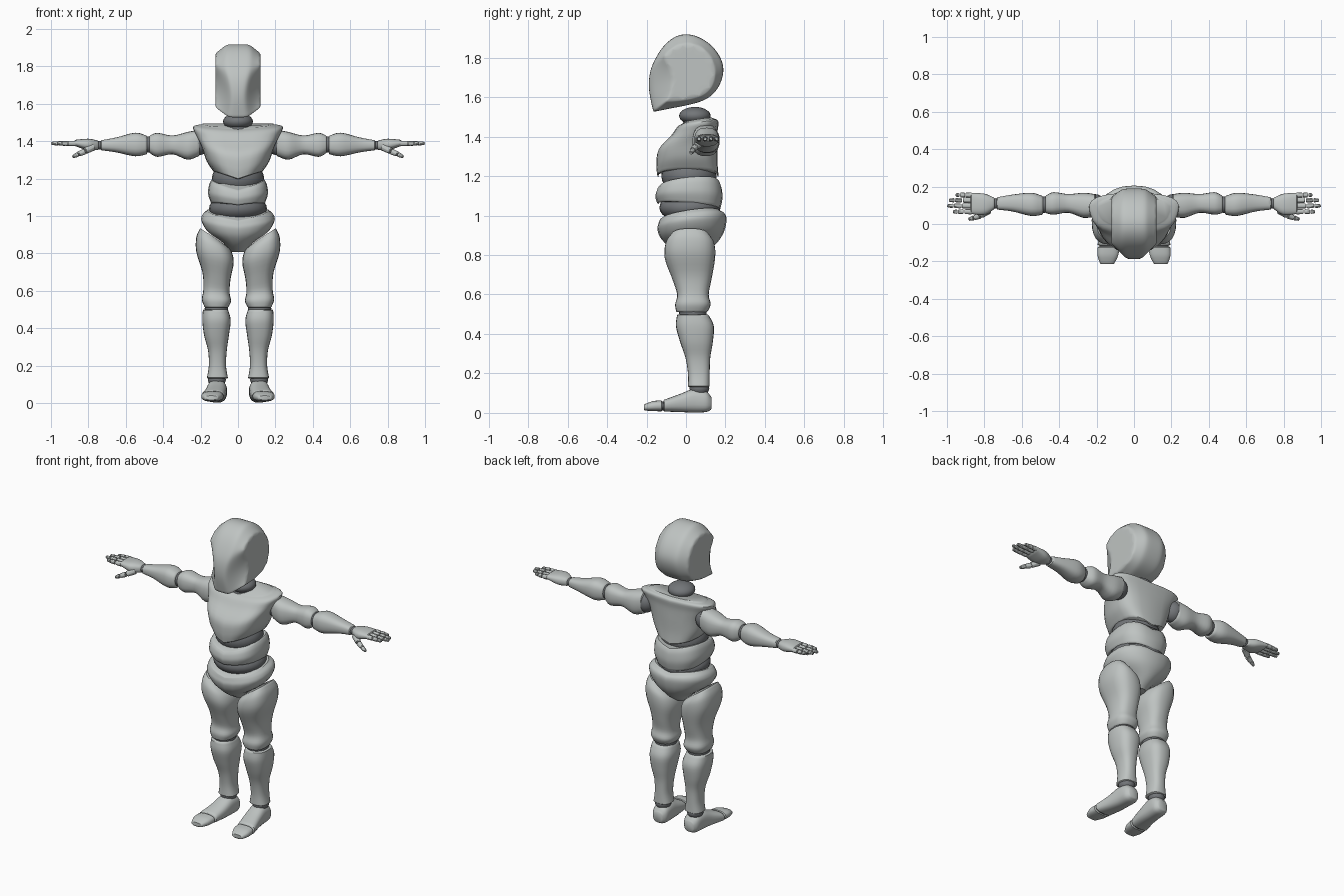
import bpy, bmesh, math
from mathutils import Vector

if "Cube" in bpy.data.objects:
    bpy.data.objects.remove(bpy.data.objects["Cube"], do_unlink=True)

UNIT = 0.01  # every measurement below is in hundredths


def material(name, colour):
    mat = bpy.data.materials.new(name)
    mat.use_nodes = True
    mat.diffuse_color = colour
    mat.node_tree.nodes["Principled BSDF"].inputs["Base Color"].default_value = colour
    return mat


SHELL = material("light grey shell", (0.52, 0.55, 0.54, 1))
JOINT = material("dark grey joint", (0.17, 0.18, 0.19, 1))
SIDES = {"left": 1, "right": -1}


def finish(bm, name, mat, angle=40):
    bmesh.ops.recalc_face_normals(bm, faces=bm.faces)
    mesh = bpy.data.meshes.new(name)
    bm.to_mesh(mesh)
    bm.free()
    mesh.materials.append(mat)
    obj = bpy.data.objects.new(name, mesh)
    bpy.context.collection.objects.link(obj)
    bpy.ops.object.select_all(action="DESELECT")
    obj.select_set(True)
    bpy.context.view_layer.objects.active = obj
    bpy.ops.object.shade_smooth_by_angle(angle=math.radians(angle))
    return obj


def spline(rows, steps):
    """Smooth in-between sections through the given ones."""
    out = []
    for i in range(len(rows) - 1):
        a, b = rows[max(i - 1, 0)], rows[i]
        c, d = rows[i + 1], rows[min(i + 2, len(rows) - 1)]
        for k in range(steps):
            t = k / steps
            out.append([q + t * (r - p) / 2
                        + t * t * (p - 2.5 * q + 2 * r - s / 2)
                        + t ** 3 * (1.5 * (q - r) + (s - p) / 2)
                        for p, q, r, s in zip(a, b, c, d)])
    return out + [list(rows[-1])]


def loft(name, axis, rows, mat=SHELL, side=1, square=2.6, taper=0,
         low=(0, 0, 0), high=(0, 0, 0), steps=4, sides=24, rounding=0.4):
    """Skin sections (position, centre u, centre v, radius u, radius v).
    low and high shear the ends: slope along v, rise with |u|, rise with u."""
    bm = bmesh.new()
    rings = []
    rows = spline(rows, steps)
    # a short inset section at each end rounds the rim
    first, last = list(rows[0]), list(rows[-1])
    for end, way in ((first, -1), (last, 1)):
        if rows[0][0] > rows[-1][0]:
            way = -way
        end[0] += way * rounding
        end[3] = max(end[3] - 1.2 * rounding, end[3] / 2)
        end[4] = max(end[4] - 1.2 * rounding, end[4] / 2)
    rows = [first] + rows + [last]
    span = rows[-1][0] - rows[0][0]
    for t, cu, cv, ru, rv in rows:
        f = (t - rows[0][0]) / span
        slope, vee, lean = [p + (q - p) * f for p, q in zip(low, high)]
        ring = []
        for k in range(sides):
            ang = math.tau * k / sides
            c, s = math.cos(ang), math.sin(ang)
            pu = math.copysign(abs(c) ** (2 / square), c)
            pv = math.copysign(abs(s) ** (2 / square), s)
            u, v = cu + ru * pu * (1 + taper * pv), cv + rv * pv
            h = t + slope * rv * pv + vee * abs(pu) + lean * pu
            if axis == "z":
                p = (side * u, v, h)
            elif axis == "x":
                p = (side * h, u, v)
            else:
                p = (side * u, h, v)
            ring.append(bm.verts.new(Vector(p) * UNIT))
        rings.append(ring)
    for a, b in zip(rings, rings[1:]):
        for k in range(sides):
            n = (k + 1) % sides
            bm.faces.new((a[k], a[n], b[n], b[k]))
    bm.faces.new(rings[0])
    bm.faces.new(rings[-1])
    return finish(bm, name, mat)


def ball(name, centre, radii, mat=JOINT):
    bm = bmesh.new()
    bmesh.ops.create_uvsphere(bm, u_segments=24, v_segments=14, radius=1)
    for v in bm.verts:
        v.co = Vector([(c + r * p) * UNIT for c, r, p in zip(centre, radii, v.co)])
    return finish(bm, name, mat)


def digit(name, path, radii, side):
    """Three tapering segments along a bent path."""
    for i, (a, b) in enumerate(zip(path, path[1:])):
        a, b = Vector(a), Vector(b)
        bm = bmesh.new()
        bmesh.ops.create_cone(bm, cap_ends=True, segments=10, radius1=radii[i],
                              radius2=radii[i + 1], depth=(b - a).length * 0.92)
        bmesh.ops.bevel(bm, geom=bm.edges[:], offset=0.3, segments=2,
                        affect="EDGES", clamp_overlap=True)
        turn = (b - a).to_track_quat("Z", "Y")
        for v in bm.verts:
            p = (turn @ v.co + (a + b) / 2) * UNIT
            v.co = Vector((side * p.x, p.y, p.z))
        finish(bm, f"{name}_{i + 1}", SHELL)


def head():
    # mid strip y, z and half width, then the flat side panel's y, z
    outline = [(-16.5, 152.5, 5, -10, 158), (-18.3, 160, 4, -7, 164),
               (-19, 166, 4, -6, 171), (-18.4, 173, 5, -9, 177),
               (-16, 179, 6, -12, 181), (-11, 187, 6.5, -7, 185),
               (-4, 192, 6, -2, 187), (4, 192, 6, 4, 187),
               (13, 187, 6, 10, 184), (18.5, 179, 6, 14, 178),
               (19.5, 172, 6, 15, 171), (16, 163, 6, 13, 164),
               (9, 157.5, 6, 8, 160), (-4, 155, 5, -2, 158)]
    bm = bmesh.new()
    crease = bm.edges.layers.float.new("crease_edge")
    rings = []
    for s in (-1, 1):
        strip = [bm.verts.new(Vector((s * w, y, z)) * UNIT) for y, z, w, _, _ in outline]
        panel = [bm.verts.new(Vector((s * 12, y, z)) * UNIT) for _, _, _, y, z in outline]
        rings += [panel, strip] if s < 0 else [strip, panel]
    for a, b in zip(rings, rings[1:]):
        for k in range(len(a)):
            n = (k + 1) % len(a)
            bm.faces.new((a[k], a[n], b[n], b[k]))
    for ring, weight in zip(rings, (0.8, 0.4, 0.4, 0.8)):
        if weight > 0.5:
            bm.faces.new(ring)
        for k, v in enumerate(ring):
            bm.edges.get((v, ring[k - 1]))[crease] = weight
    for a, b in zip(rings, rings[1:]):
        bm.edges.get((a[0], b[0]))[crease] = 0.9
    obj = finish(bm, "head", SHELL, 180)
    sub = obj.modifiers.new("smooth", "SUBSURF")
    sub.levels = sub.render_levels = 3


head()

# neck and torso
ball("neck", (0, 4.5, 150.5), (8, 8, 4.5))
loft("neck_base", "z", [(144, 0, 5, 7, 7), (149, 0, 5, 6, 6)], JOINT)
loft("chest", "z", [(120, 0, 1, 13, 15.5), (126, 0, 0.5, 16.5, 15.5),
                    (134, 0, 1, 19, 15), (141, 0, 4, 22, 12),
                    (146, 0, 6, 23.5, 10.5), (147.5, 0, 6.5, 19, 8)],
     square=2.8, taper=0.12, low=(0, 4, 0), high=(0.15, 1, 0))
ball("upper_waist_core", (0, 1.5, 120), (14, 14, 10))
loft("abdomen", "z", [(105, 0, 1.5, 14.5, 16), (109, 0, 1.5, 16, 17),
                      (113, 0, 1.5, 15.5, 16.5), (115, 0, 1.5, 14.5, 15.5)],
     low=(-0.08, 2, 0), high=(0.1, 4, 0))
ball("lower_waist_core", (0, 2, 104), (15.5, 15.5, 8))
loft("pelvis", "z", [(81, 0, 3, 4, 6), (85, 0, 3, 8, 12), (90, 0, 3, 16, 16),
                     (95, 0, 3, 19.5, 17.5), (98, 0, 3, 19, 17),
                     (99.5, 0, 2, 17, 15.5)],
     square=2.3, high=(0.15, 3, 0))

for label, s in SIDES.items():
    # leg
    loft(label + "_thigh", "z",
         [(51.5, 11.5, 3, 6.5, 8), (55, 11.5, 3.5, 7.8, 9), (60, 11.5, 3.5, 7, 8),
          (68, 11.5, 3, 7.5, 10), (78, 12.3, 2, 10, 12.7), (85, 13, 2, 9.3, 12.5),
          (89, 14, 2, 6.5, 10)], side=s, high=(0, 0, 4))
    ball(label + "_knee", (s * 11.5, 3.5, 50.5), (6.3, 7, 5))
    loft(label + "_shin", "z",
         [(13.5, 11, 6.5, 5.6, 5.5), (20, 11, 6.5, 4.6, 5.5), (28, 11, 6, 5, 6.3),
          (36, 11.5, 5.3, 6.6, 8.3), (44, 11.5, 4.5, 7.6, 9.6),
          (49.5, 12, 3.5, 6.8, 8)], side=s)
    ball(label + "_ankle", (s * 11.3, 6.8, 12.5), (4.8, 5, 4))
    # foot
    loft(label + "_foot", "y",
         [(12.5, 11, 5, 3.5, 3.5), (10, 11, 5.8, 5, 5.4), (4, 11.3, 6.2, 5.3, 6),
          (-3, 12, 5, 5.6, 4.6), (-11, 13.5, 3.7, 6, 3)], side=s)
    ball(label + "_toe_joint", (s * 13.6, -11.5, 3.5), (5, 3, 2.3))
    loft(label + "_toes", "y",
         [(-12.5, 13.6, 3.6, 5.8, 2.8), (-17, 14, 3.4, 5.5, 2.5),
          (-21, 14.3, 2.8, 3.8, 1.6)], side=s)
    # arm
    ball(label + "_shoulder", (s * 21, 10, 139), (6, 6, 6.5))
    loft(label + "_upper_arm", "x",
         [(21, 10, 139, 6, 7), (27, 10, 137.5, 6.7, 7.4), (35, 11, 138, 5, 5),
          (43, 11, 138, 6, 6.4), (47, 10.5, 138.3, 4.7, 4.8)], side=s)
    ball(label + "_elbow", (s * 48, 10.3, 138.2), (3, 4.4, 4.4))
    loft(label + "_forearm", "x",
         [(49, 10, 138, 5, 5), (55, 10.5, 138.2, 6.2, 6.3), (65, 11.2, 138, 4.5, 4),
          (73, 11, 137.8, 3.3, 2.7)], side=s)
    ball(label + "_wrist", (s * 74, 11, 137.8), (2, 2.8, 2.3))
    # hand
    loft(label + "_palm", "x",
         [(75, 11, 137.8, 3.2, 2.5), (80, 10.5, 138.2, 5.7, 3.1),
          (87, 11, 139, 5.6, 1.7)], side=s)
    for finger, y, tip in (("index", 6.6, 97), ("middle", 9.7, 100),
                           ("ring", 12.7, 99), ("little", 15.5, 95.5)):
        root = 86.5
        path = [(root + (tip - root) * f, y, 138.8) for f in (0, 0.42, 0.74, 1)]
        digit(f"{label}_{finger}_finger", path, (1.5, 1.4, 1.25, 0.9), s)
    digit(label + "_thumb", [(77.5, 7.5, 137), (82, 4.5, 134.5), (85.5, 3.3, 133),
                             (88.5, 2.5, 131.5)], (2.2, 1.7, 1.4, 0.9), s)
